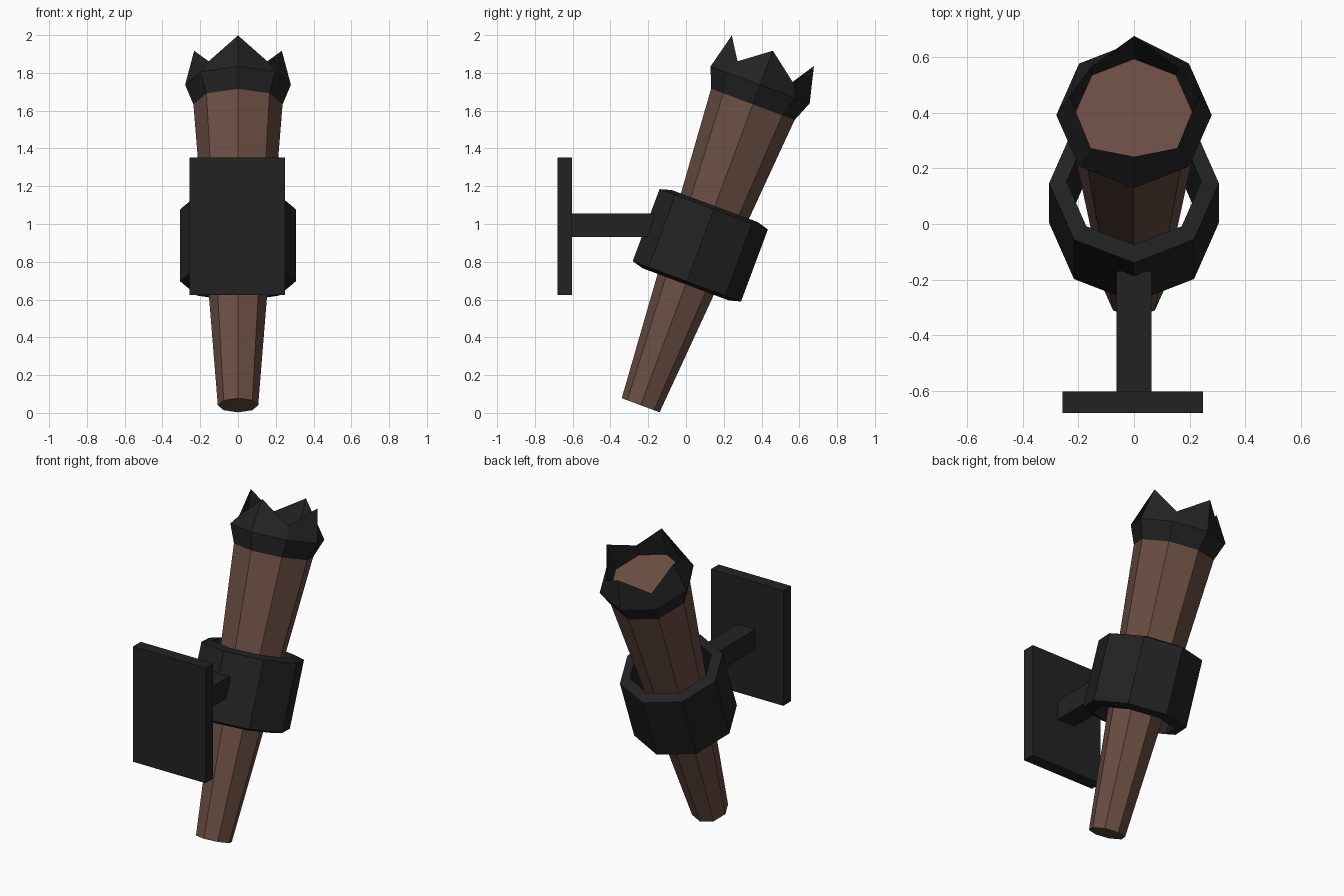
import bpy, bmesh, math
from mathutils import Matrix

if "Cube" in bpy.data.objects:
    bpy.data.objects.remove(bpy.data.objects["Cube"])

SIDES = 8
# torch frame: origin at the butt centre, local z along the tilted shaft
TILT = Matrix.Translation((0, -0.24, 0.0405)) @ Matrix.Rotation(math.radians(-20.45), 4, 'X')


def material(name, rgb):
    m = bpy.data.materials.new(name)
    m.diffuse_color = (*rgb, 1)
    m.use_nodes = True
    m.node_tree.nodes["Principled BSDF"].inputs["Base Color"].default_value = m.diffuse_color
    return m


WOOD = material("brown wood", (0.145, 0.077, 0.055))
IRON = material("dark iron", (0.0165, 0.0165, 0.0165))


def finish(name, bm, mat, matrix=Matrix()):
    bm.transform(matrix)
    bmesh.ops.recalc_face_normals(bm, faces=bm.faces)
    me = bpy.data.meshes.new(name)
    bm.to_mesh(me)
    bm.free()
    me.materials.append(mat)
    ob = bpy.data.objects.new(name, me)
    bpy.context.collection.objects.link(ob)
    return ob


def lathe(name, profile, mat, closed=False, caps=False):
    """Eight-sided lathe; a profile point is (r, z) or a pair for even/odd corners."""
    bm = bmesh.new()
    rings = []
    for p in profile:
        ring = []
        for i in range(SIDES):
            r, z = p[i % 2] if isinstance(p[0], tuple) else p
            a = math.tau * i / SIDES
            ring.append(bm.verts.new((r * math.cos(a), r * math.sin(a), z)))
        rings.append(ring)
    pairs = list(zip(rings, rings[1:]))
    if closed:
        pairs.append((rings[-1], rings[0]))
    for a, b in pairs:
        for i in range(SIDES):
            j = (i + 1) % SIDES
            bm.faces.new((a[i], a[j], b[j], b[i]))
    if caps:
        bm.faces.new(rings[0])
        bm.faces.new(rings[-1])
    return finish(name, bm, mat, TILT)


def box(name, lo, hi, mat):
    bm = bmesh.new()
    bmesh.ops.create_cube(bm, size=1)
    size = [h - l for l, h in zip(lo, hi)]
    mid = [(h + l) / 2 for l, h in zip(lo, hi)]
    return finish(name, bm, mat, Matrix.Translation(mid) @ Matrix.Diagonal((*size, 1)))


# tapered wooden shaft, its end showing inside the crown
lathe("torch_shaft", [(0.107, 0), (0.236, 1.70), (0.214, 1.815)], WOOD, caps=True)

# iron crown: flared band with four points and four notches
lathe("crown", [(0.236, 1.70), (0.28, 1.81), ((0.232, 2.003), (0.22, 1.885)),
                (0.215, 1.81)], IRON, closed=True)

# loose holding ring with slightly raised inner lips
lathe("holder_ring", [(0.306, 0.70), (0.306, 1.107), (0.243, 1.125), (0.243, 0.683)],
      IRON, closed=True)

# wall bracket
box("bracket_arm", (-0.0625, -0.61, 0.93), (0.0625, -0.17, 1.055), IRON)
box("wall_plate", (-0.257, -0.68, 0.625), (0.249, -0.603, 1.352), IRON)
